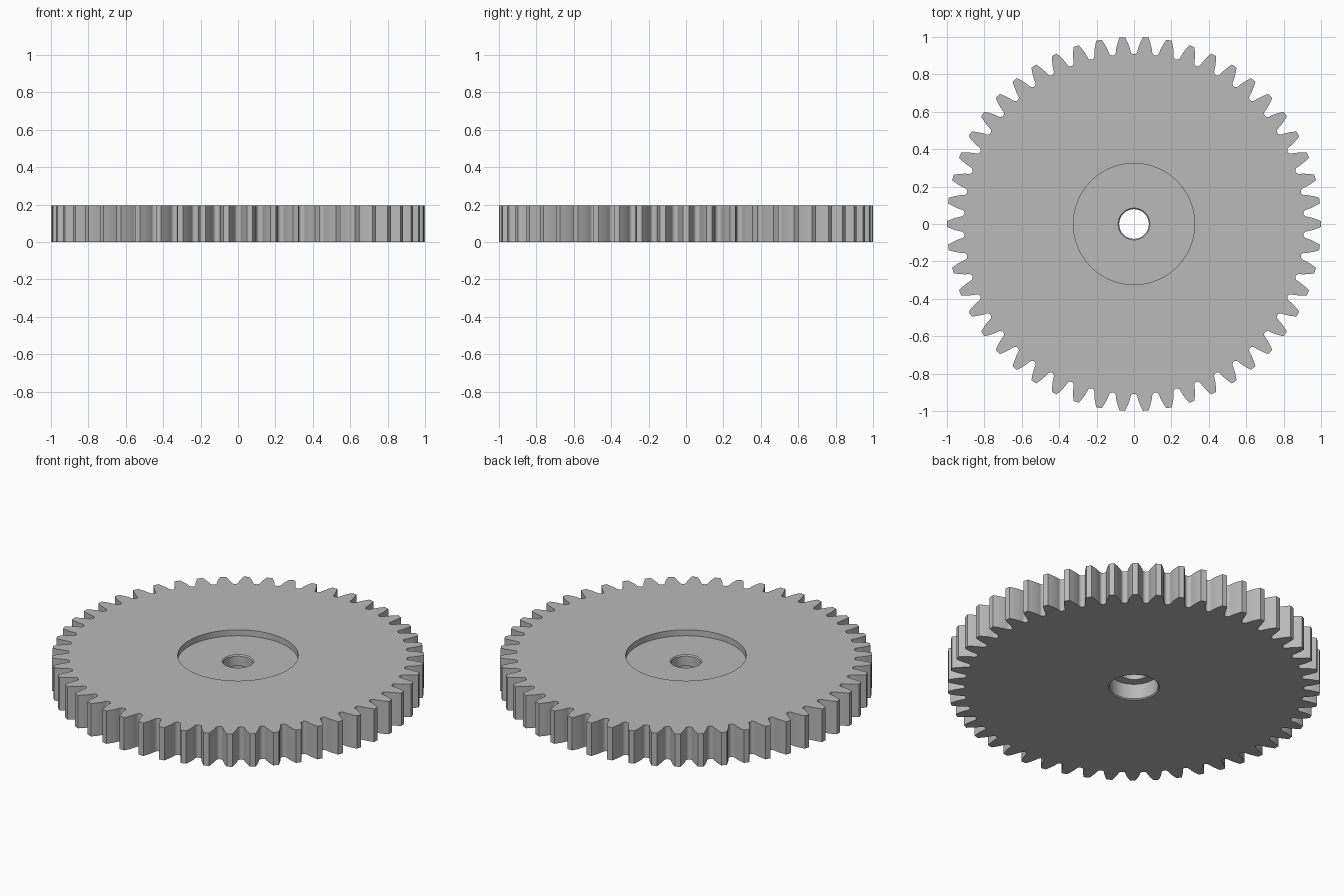
import bpy
import bmesh
import math

cube = bpy.data.objects.get("Cube")
if cube:
    bpy.data.objects.remove(cube, do_unlink=True)

TEETH = 50
TIP = 1.0
ROOT = 0.908
HEIGHT = 0.195
MODULE = 2 * TIP / (TEETH + 2)
PITCH = MODULE * TEETH / 2
PRESSURE = math.radians(20)
BASE = PITCH * math.cos(PRESSURE)


def involute(a):
    return math.tan(a) - a


def half_angle(r):
    """Half the angular tooth thickness at radius r."""
    return math.pi / (2 * TEETH) + involute(PRESSURE) - involute(math.acos(BASE / r))


# Plain grey metal
grey = bpy.data.materials.new("grey metal")
colour = (0.49, 0.49, 0.49, 1)
grey.use_nodes = True
grey.diffuse_color = colour
grey.node_tree.nodes["Principled BSDF"].inputs["Base Color"].default_value = colour


def make_object(name, bm):
    bmesh.ops.recalc_face_normals(bm, faces=bm.faces[:])
    mesh = bpy.data.meshes.new(name)
    bm.to_mesh(mesh)
    bm.free()
    mesh.materials.append(grey)
    obj = bpy.data.objects.new(name, mesh)
    bpy.context.collection.objects.link(obj)
    return obj


# One tooth flank from the middle of the gap to the tip: rounded root, then involute
fillet = 0.02
half_pitch = math.pi / TEETH
fillet_top = ROOT + fillet
gap = half_pitch - half_angle(fillet_top)
flank = []
for i in range(5):
    t = math.pi / 2 * i / 5
    flank.append((ROOT + fillet * (1 - math.cos(t)), half_pitch - gap * math.sin(t)))
for i in range(6):
    r = fillet_top + (TIP - fillet_top) * i / 5
    flank.append((r, half_angle(r)))
tooth = [(r, -a) for r, a in flank] + [(r, a) for r, a in reversed(flank[1:])]

# Toothed disc
bm = bmesh.new()
ring = []
for k in range(TEETH):
    for r, a in tooth:
        angle = a + k * 2 * half_pitch
        ring.append(bm.verts.new((r * math.cos(angle), r * math.sin(angle), 0)))
base = bm.faces.new(ring)
top = bmesh.ops.extrude_face_region(bm, geom=[base], use_keep_orig=True)
bmesh.ops.translate(bm, vec=(0, 0, HEIGHT),
                    verts=[v for v in top["geom"] if isinstance(v, bmesh.types.BMVert)])
gear = make_object("gear_wheel", bm)

# Turned cutter: underside counterbore, chamfered bore and shallow upper recess
profile = [(0, -0.05), (0.137, -0.05), (0.137, 0), (0.131, 0.006), (0.131, 0.095),
           (0.079, 0.095), (0.079, 0.153), (0.085, 0.16), (0.324, 0.16),
           (0.324, 0.25), (0, 0.25)]
bm = bmesh.new()
verts = [bm.verts.new((r, 0, z)) for r, z in profile]
edges = [bm.edges.new(pair) for pair in zip(verts, verts[1:])]
bmesh.ops.spin(bm, geom=verts + edges, axis=(0, 0, 1), cent=(0, 0, 0),
               angle=2 * math.pi, steps=96)
bmesh.ops.remove_doubles(bm, verts=bm.verts[:], dist=0.0001)
cutter = make_object("bore_cutter", bm)
cutter.hide_render = True

# Cut the bore, then drop the cutter
cut = gear.modifiers.new("bore", "BOOLEAN")
cut.operation = "DIFFERENCE"
cut.solver = "EXACT"
cut.object = cutter
bpy.ops.object.select_all(action="DESELECT")
gear.select_set(True)
bpy.context.view_layer.objects.active = gear
bpy.ops.object.modifier_apply(modifier=cut.name)
bpy.data.objects.remove(cutter, do_unlink=True)
bpy.ops.object.shade_smooth_by_angle(angle=math.radians(25))
